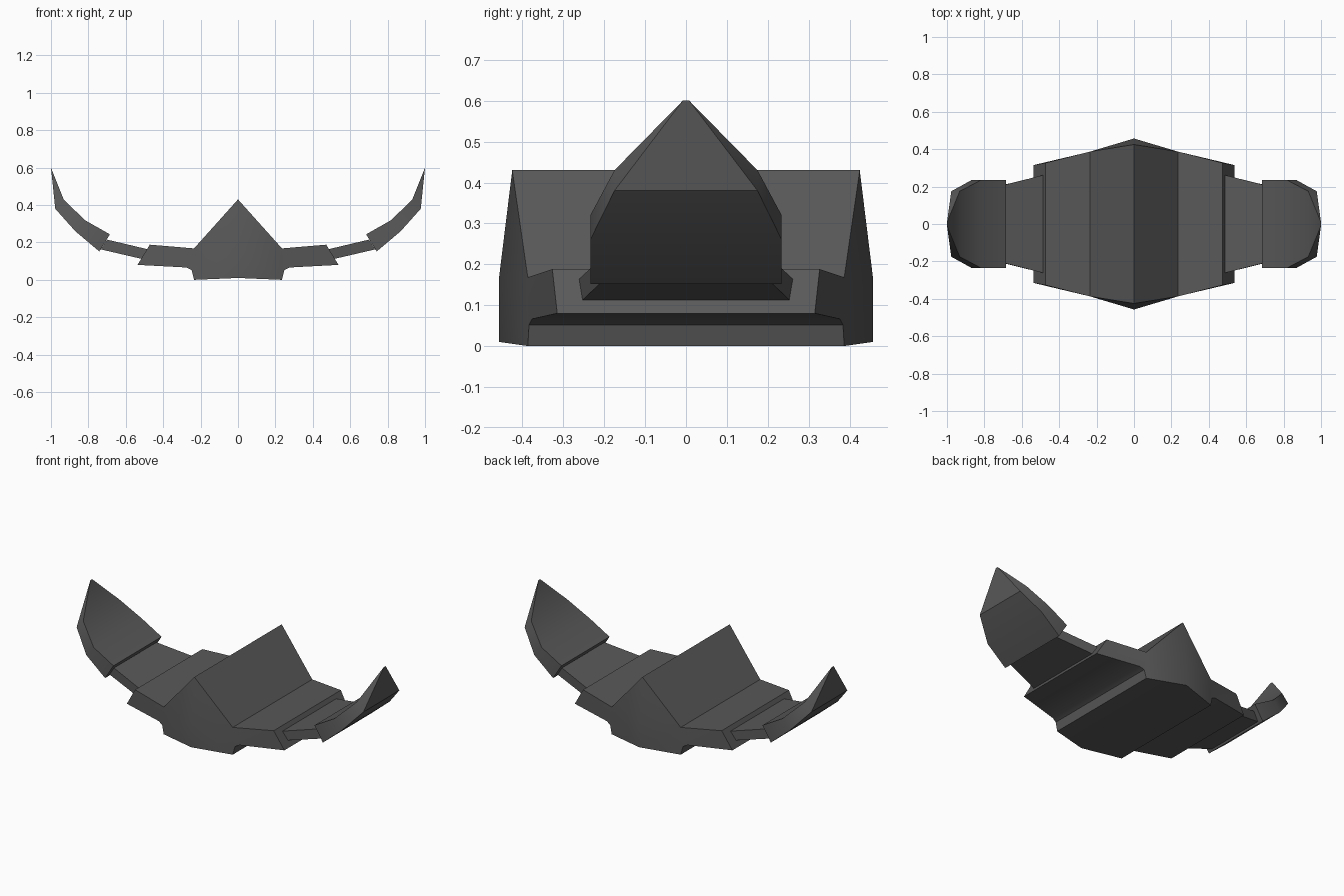
import bpy, bmesh, math

if "Cube" in bpy.data.objects:
    bpy.data.objects.remove(bpy.data.objects["Cube"])

grey = bpy.data.materials.new("dark grey")
grey.diffuse_color = (0.1, 0.1, 0.1, 1)
grey.use_nodes = True
grey.node_tree.nodes["Principled BSDF"].inputs["Base Color"].default_value = grey.diffuse_color


def build(name, profile, caps, sides):
    """Profile of (x, z, half depth), mirrored in x, spanned front to back."""
    bm = bmesh.new()
    for s in (1, -1):
        front = [bm.verts.new((s * x, -y, z)) for x, z, y in profile]
        back = [bm.verts.new((s * x, y, z)) for x, z, y in profile]
        for i, j in sides:
            bm.faces.new((front[i], front[j], back[j], back[i]))
        for cap in caps:
            bm.faces.new([front[i] for i in cap])
            bm.faces.new([back[i] for i in reversed(cap)])
    bmesh.ops.remove_doubles(bm, verts=bm.verts[:], dist=0.0005)
    bmesh.ops.recalc_face_normals(bm, faces=bm.faces[:])
    mesh = bpy.data.meshes.new(name)
    bm.to_mesh(mesh)
    bm.free()
    mesh.materials.append(grey)
    obj = bpy.data.objects.new(name, mesh)
    bpy.context.collection.objects.link(obj)
    bpy.ops.object.select_all(action='DESELECT')
    obj.select_set(True)
    bpy.context.view_layer.objects.active = obj
    bpy.ops.object.shade_smooth_by_angle(angle=math.radians(35))
    return obj


def ring(n):
    return [(i, (i + 1) % n) for i in range(n)]


# Central body: roof ridge, shoulders, keel (last point lies inside the front)
body = [(0, 0.43, 0.425), (0.235, 0.168, 0.387), (0.472, 0.188, 0.327),
        (0.537, 0.08, 0.315), (0.275, 0.066, 0.377), (0.248, 0.052, 0.384),
        (0.235, 0.0, 0.387), (0, 0.01, 0.457), (0, 0.17, 0.457)]
build("central_body", body,
      [(0, 1, 8), (8, 1, 6, 7), (1, 2, 3, 4, 5, 6)],
      [(i, i + 1) for i in range(7)])

# Linking plates between body and wing tips
link = [(0.46, 0.158, 0.268), (0.70, 0.215, 0.207),
        (0.735, 0.163, 0.2), (0.48, 0.104, 0.262)]
build("linking_plates", link, [(0, 1, 2, 3)], ring(4))

# Upswept wing tips
tip = [(0.685, 0.243, 0.234), (0.82, 0.32, 0.234), (0.932, 0.43, 0.175),
       (1.0, 0.6, 0.008), (0.977, 0.38, 0.175), (0.87, 0.26, 0.234),
       (0.742, 0.152, 0.234)]
build("wing_tips", tip, [(0, 1, 5, 6), (1, 2, 4, 5), (2, 3, 4)], ring(7))
